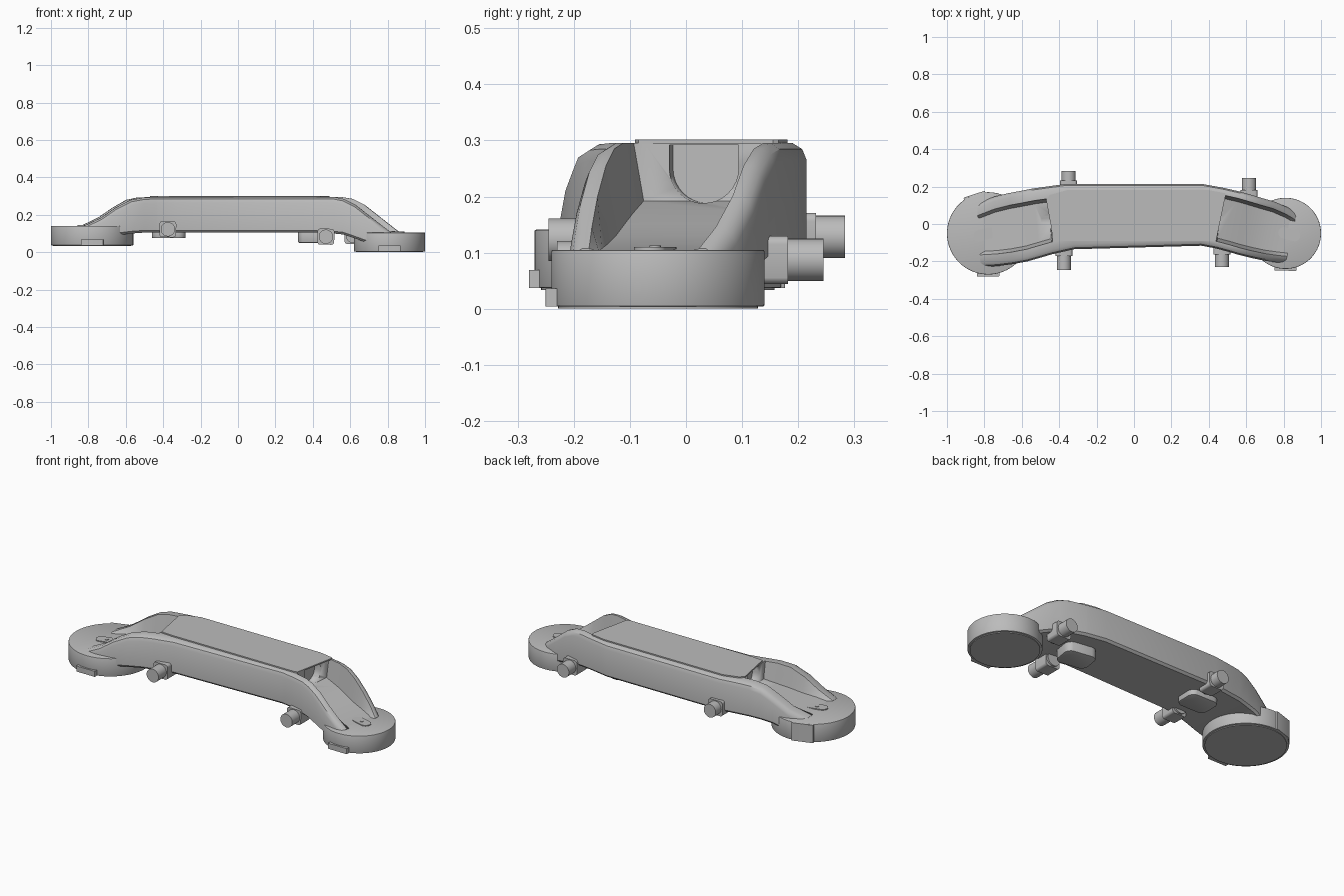
import bpy, bmesh, math
from mathutils import Matrix, Vector

cube = bpy.data.objects.get("Cube")
if cube:
    bpy.data.objects.remove(cube, do_unlink=True)

grey = bpy.data.materials.new("plain_grey")
grey.use_nodes = True
GREY = (0.5, 0.5, 0.5, 1)
grey.diffuse_color = GREY
grey.node_tree.nodes["Principled BSDF"].inputs["Base Color"].default_value = GREY


def finish(name, bm, bevel=0):
    """Turn a bmesh into a shaded object."""
    bmesh.ops.recalc_face_normals(bm, faces=bm.faces)
    mesh = bpy.data.meshes.new(name)
    bm.to_mesh(mesh)
    bm.free()
    mesh.materials.append(grey)
    obj = bpy.data.objects.new(name, mesh)
    bpy.context.collection.objects.link(obj)
    bpy.ops.object.select_all(action="DESELECT")
    bpy.context.view_layer.objects.active = obj
    obj.select_set(True)
    if bevel:
        mod = obj.modifiers.new("soft_edges", "BEVEL")
        mod.width, mod.segments = bevel, 2
        bpy.ops.object.modifier_apply(modifier=mod.name)
    bpy.ops.object.shade_smooth_by_angle(angle=math.radians(35))
    return obj


def loft(name, rings):
    bm = bmesh.new()
    loops = [[bm.verts.new(p) for p in ring] for ring in rings]
    n = len(loops[0])
    for a, b in zip(loops, loops[1:]):
        for i in range(n):
            j = (i + 1) % n
            bm.faces.new((a[i], a[j], b[j], b[i]))
    bm.faces.new(loops[0])
    bm.faces.new(loops[-1])
    return finish(name, bm)


def prism(name, outline, z0, z1, bevel=0, matrix=None):
    bm = bmesh.new()
    face = bm.faces.new([bm.verts.new((x, y, z0)) for x, y in outline])
    out = bmesh.ops.extrude_face_region(bm, geom=[face])
    top = [v for v in out["geom"] if isinstance(v, bmesh.types.BMVert)]
    bmesh.ops.translate(bm, verts=top, vec=(0, 0, z1 - z0))
    if matrix:
        bm.transform(matrix)
    return finish(name, bm, bevel)


def rounded(cx, cy, w, d, r, turn=0, steps=6):
    """Rounded rectangle outline; r = w / 2 = d / 2 gives a circle."""
    pts = []
    rot = Matrix.Rotation(math.radians(turn), 2)
    for q, (sx, sy) in enumerate(((1, 1), (-1, 1), (-1, -1), (1, -1))):
        for k in range(steps):
            a = math.pi / 2 * (q + k / steps)
            p = rot @ Vector((sx * (w / 2 - r) + r * math.cos(a),
                              sy * (d / 2 - r) + r * math.sin(a)))
            pts.append((cx + p.x, cy + p.y))
    return pts


# Bent beam stations: front x, y, back x, y, rim height, floor height, underside
left = [
    (-.82, -.23, -.84, .11, .142, .138, .05),
    (-.73, -.225, -.75, .145, .185, .148, .06),
    (-.65, -.215, -.67, .165, .24, .155, .09),
    (-.57, -.2, -.6, .178, .28, .17, .1),
    (-.5, -.18, -.54, .19, .293, .185, .105),
    (-.435, -.161, -.466, .2, .295, .2, .105),
    (-.43, -.16, -.46, .201, .295, .295, .105),
    (-.32, -.135, -.36, .215, .295, .295, .105),
]
right = [
    (.36, -.116, .36, .215, .295, .295, .105),
    (.435, -.13, .47, .195, .295, .295, .105),
    (.44, -.131, .476, .194, .295, .192, .105),
    (.51, -.15, .56, .175, .295, .17, .1),
    (.56, -.165, .62, .158, .285, .15, .095),
    (.62, -.18, .68, .14, .255, .13, .075),
    (.69, -.195, .75, .12, .2, .115, .05),
    (.76, -.205, .82, .09, .145, .107, .03),
    (.81, -.21, .87, .06, .107, .103, .02),
]


def section(xf, yf, xb, yb, top, floor, low, rim):
    front, back = Vector((xf, yf)), Vector((xb, yb))
    across = (back - front).normalized()
    drop = min(.03, (top - low) / 3)
    half = [(.012, low), (0, low + .012), (0, top - drop), (.008, top - drop * .35),
            (.025, top), (rim, top), (rim + .018, floor)]
    ring = [(*(front + across * d), z) for d, z in half]
    return ring + [(*(back - across * d), z) for d, z in reversed(half)]


body = loft("arched_body", [section(*s, .065) for s in left]
            + [section(*s, .038) for s in right])

# U-shaped recesses in the walls under the cover ends
for cx, cy, turn in ((.455, .032, -8), (-.45, .022, 5)):
    arc = [(.062 * math.cos(math.pi + math.pi * k / 16),
            .062 * math.sin(math.pi + math.pi * k / 16)) for k in range(17)]
    outline = arc + [(.062, .042), (-.062, .042)]
    place = (Matrix.Translation((cx, cy, .25)) @ Matrix.Rotation(math.radians(turn), 4, "Z")
             @ Matrix.Rotation(math.pi / 2, 4, "Z") @ Matrix.Rotation(math.pi / 2, 4, "X"))
    cutter = prism("recess_cutter", outline, -.045, .045, matrix=place)
    cutter.hide_render = True
    mod = body.modifiers.new("recess", "BOOLEAN")
    mod.object, mod.solver = cutter, "EXACT"
    bpy.context.view_layer.objects.active = body
    bpy.ops.object.modifier_apply(modifier=mod.name)
    bpy.data.objects.remove(cutter, do_unlink=True)

# Thin cover plate on top
cover = [(-.47, .13), (-.45, .155), (-.36, .181), (.4, .181), (.485, .165), (.49, .155),
         (.44, -.085), (.425, -.091), (-.36, -.091), (-.43, -.085)]
prism("top_cover", cover, .294, .302)

# Round end housings with base pads, edge tabs and slotted caps
for side, cx, r, low, high, turn in (("left", .81, .19, .004, .105, -15),
                                     ("right", -.78, .22, .037, .141, 15)):
    cy = -.05
    prism(side + "_end_housing", rounded(cx, cy, 2 * r, 2 * r, r, steps=20), low, high, .003)
    pad = r - .012
    prism(side + "_base_pad", rounded(cx, cy, 2 * pad, 2 * pad, pad, steps=20), low - .004, low + .01)
    prism(side + "_edge_tab", rounded(cx, cy - r + .01, .12, .04, .004), low, low + .032)
    slot_x = cx + math.copysign(.02, cx)
    prism(side + "_slot_cap", rounded(slot_x, cy - .005, .12, .06, .03, turn), high - .01, high + .005)
    prism(side + "_slot_screw", rounded(slot_x, cy - .005, .02, .02, .01), high, high + .008)
prism("right_back_tab", rounded(-.85, .145, .12, .03, .004, 18), .037, .14)

# Side pegs with their brackets
for name, x, z, wall, tip in (("front_right", -.375, .123, -.15, -.245),
                              ("front_left", .47, .083, -.14, -.23),
                              ("back_right", -.35, .128, .21, .283),
                              ("back_left", .615, .087, .16, .245)):
    s = math.copysign(1, tip)
    place = Matrix.Translation((x, 0, z)) @ Matrix.Rotation(math.pi / 2, 4, "X")
    prism(name + "_peg", rounded(0, 0, .076, .076, .038, steps=8),
          -tip, -(wall - s * .07), matrix=place)
    prism(name + "_bracket", rounded(0, 0, .09, .086, .015),
          -(wall + s * .022), -(wall - s * .06), matrix=place)

# Rounded pads on the underside
prism("right_under_pad", rounded(-.37, .06, .18, .14, .04), .075, .12, .006)
prism("left_under_pad", rounded(.415, .04, .18, .14, .04, -8), .05, .12, .006)
